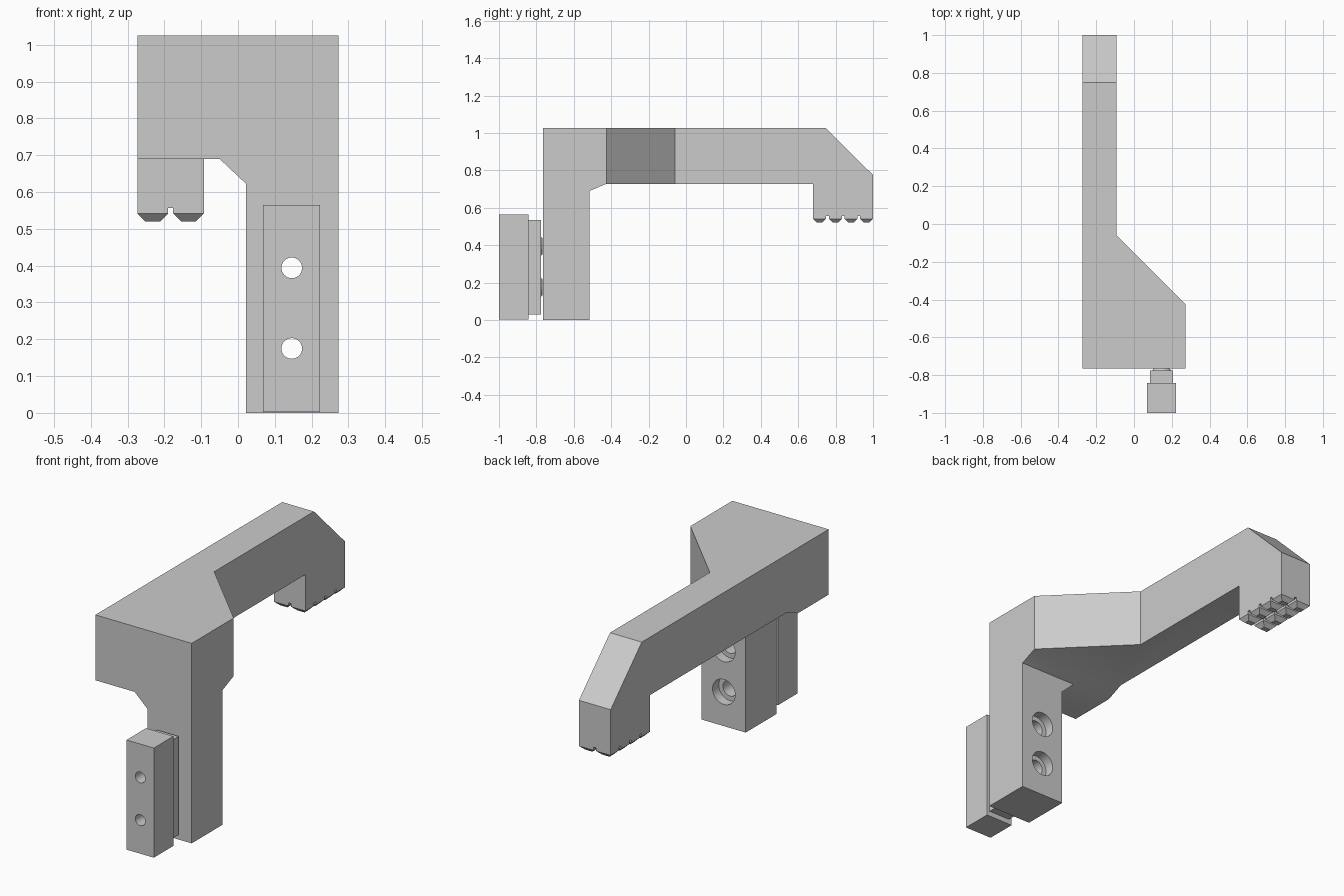
import bpy, bmesh, math
from mathutils import Vector

if "Cube" in bpy.data.objects:
    bpy.data.objects.remove(bpy.data.objects["Cube"], do_unlink=True)

grey = bpy.data.materials.new("plain grey")
grey.use_nodes = True
grey.diffuse_color = (0.6, 0.6, 0.6, 1)
grey.node_tree.nodes["Principled BSDF"].inputs["Base Color"].default_value = (0.6, 0.6, 0.6, 1)

W, TOP, INNER = 0.273, 1.025, -0.093
HOLE_X, HOLES_Z = 0.146, (0.175, 0.394)


def finish(name, bm):
    bmesh.ops.recalc_face_normals(bm, faces=bm.faces)
    mesh = bpy.data.meshes.new(name)
    bm.to_mesh(mesh)
    bm.free()
    mesh.materials.append(grey)
    ob = bpy.data.objects.new(name, mesh)
    bpy.context.scene.collection.objects.link(ob)
    return ob


def prism(name, profile, axis, lo, hi):
    """Extrude a flat profile along one axis; the profile holds the other two coordinates."""
    bm = bmesh.new()
    verts = []
    for p in profile:
        co = list(p)
        co.insert(axis, lo)
        verts.append(bm.verts.new(co))
    face = bm.faces.new(verts)
    out = bmesh.ops.extrude_face_region(bm, geom=[face])
    shift = Vector((0, 0, 0))
    shift[axis] = hi - lo
    bmesh.ops.translate(bm, vec=shift, verts=[v for v in out["geom"] if isinstance(v, bmesh.types.BMVert)])
    return finish(name, bm)


def box(name, x0, x1, y0, y1, z0, z1):
    return prism(name, [(x0, y0), (x1, y0), (x1, y1), (x0, y1)], 2, z0, z1)


def rod(name, radius, z, y0, y1, radius2=None):
    """Round bar or cone along y at the bolt position."""
    bm = bmesh.new()
    bmesh.ops.create_cone(bm, cap_ends=True, segments=32, radius1=radius,
                          radius2=radius2 or radius, depth=y1 - y0)
    for v in bm.verts:
        v.co = (v.co.x + HOLE_X, v.co.z + (y0 + y1) / 2, v.co.y + z)
    return finish(name, bm)


def combine(ob, other, operation):
    """Apply a boolean and remove the tool object."""
    mod = ob.modifiers.new("combine", "BOOLEAN")
    mod.operation, mod.solver, mod.object = operation, "EXACT", other
    graph = bpy.context.evaluated_depsgraph_get()
    mesh = bpy.data.meshes.new_from_object(ob.evaluated_get(graph))
    ob.modifiers.clear()
    ob.data = mesh
    bpy.data.objects.remove(other, do_unlink=True)


# Arm: side profile trimmed by the plan outline
side = [(-0.765, 0.69), (-0.515, 0.69), (-0.425, 0.728), (0.68, 0.728), (0.68, 0.557),
        (1, 0.557), (1, 0.775), (0.748, TOP), (-0.765, TOP)]
plan = [(-W, -0.765), (W, -0.765), (W, -0.425), (INNER, -0.06), (INNER, 1), (-W, 1)]
body = prism("bracket_body", side, 0, -0.4, 0.4)
combine(body, prism("plan_trim", plan, 2, -0.1, 1.2), "INTERSECT")

# Post with a chamfered shoulder
post = [(0.022, 0), (W, 0), (W, 0.8), (-0.05, 0.8), (-0.05, 0.69), (0.022, 0.622)]
combine(body, prism("post", post, 1, -0.765, -0.515), "UNION")

# Stepped bolt holes through the post
for z in HOLES_Z:
    combine(body, rod("bore", 0.04, z, -0.9, -0.4), "DIFFERENCE")
    combine(body, rod("counterbore", 0.064, z, -0.565, -0.4), "DIFFERENCE")

# Clamp: front block, thinner backing and round bosses
clamp = box("clamp_block", 0.068, 0.223, -1, -0.842, 0.003, 0.565)
backing = box("clamp_backing", 0.084, 0.206, -0.842, -0.776, 0.03, 0.535)
bosses = [rod("clamp_boss", 0.05, z, -0.776, -0.766, 0.042) for z in HOLES_Z]
for ob in [clamp, backing] + bosses:
    for z in HOLES_Z:
        combine(ob, rod("bolt_hole", 0.028, z, -1.1, -0.7), "DIFFERENCE")

# Gripping teeth under the foot: short blocks with tapered tips
bm = bmesh.new()
NX, NY, GAP = 2, 4, 0.014
px, py = (INNER + W + GAP) / NX, (0.32 + GAP) / NY
for i in range(NX):
    for j in range(NY):
        cx, cy = -W + (px - GAP) / 2 + i * px, 0.68 + (py - GAP) / 2 + j * py
        rings = []
        for z, inset in ((0.557, 0), (0.541, 0), (0.52, 0.021)):
            hx, hy = (px - GAP) / 2 - inset, (py - GAP) / 2 - inset
            rings.append([bm.verts.new((cx + sx * hx, cy + sy * hy, z))
                          for sx, sy in ((-1, -1), (1, -1), (1, 1), (-1, 1))])
        for a, b in zip(rings, rings[1:]):
            for k in range(4):
                n = (k + 1) % 4
                bm.faces.new((a[k], a[n], b[n], b[k]))
        bm.faces.new(rings[0])
        bm.faces.new(rings[-1])
finish("foot_teeth", bm)

# Smooth the round surfaces only
for ob in [body, clamp, backing] + bosses:
    bpy.ops.object.select_all(action="DESELECT")
    ob.select_set(True)
    bpy.context.view_layer.objects.active = ob
    bpy.ops.object.shade_smooth_by_angle(angle=math.radians(30))
